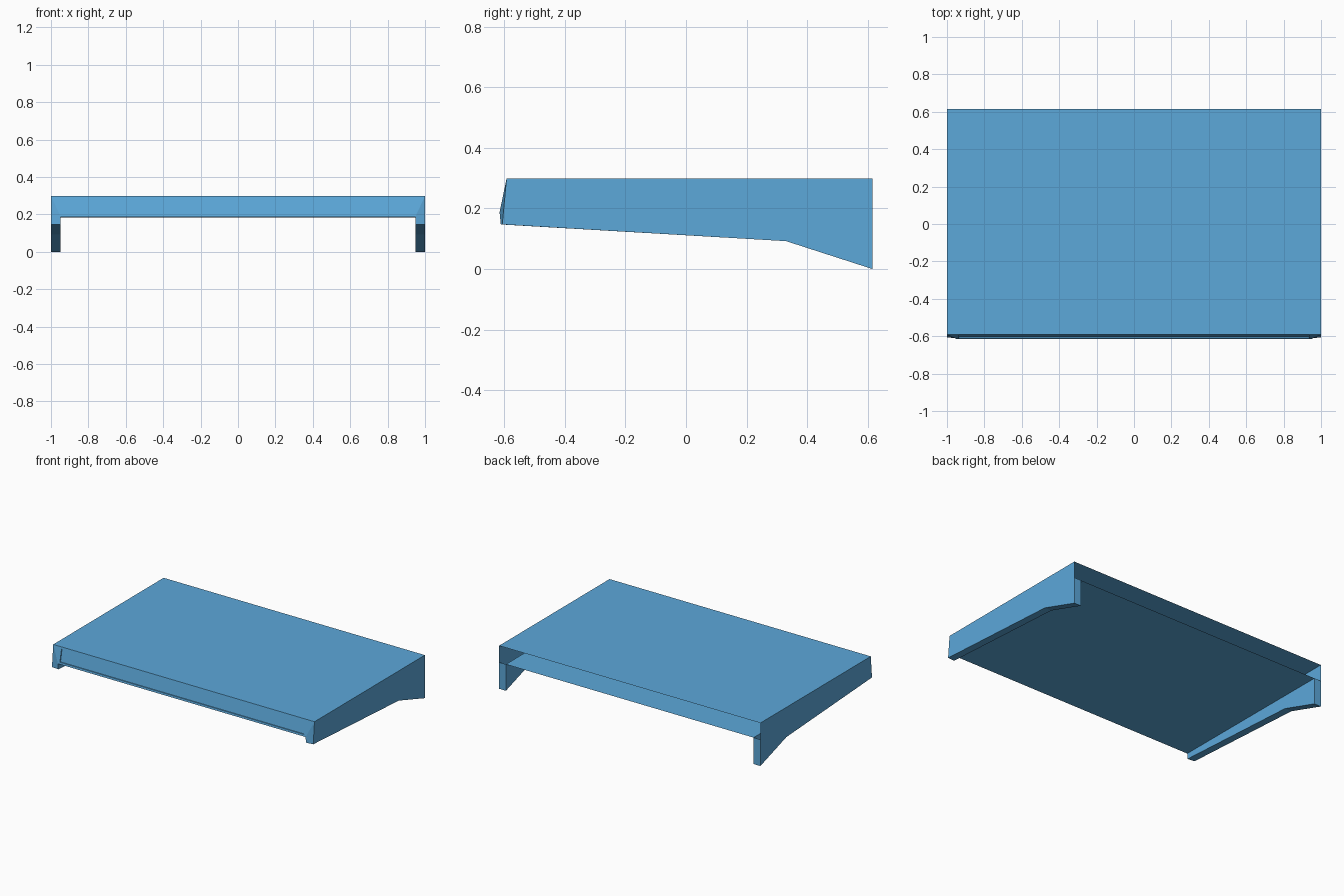
import bpy
import bmesh

if "Cube" in bpy.data.objects:
    bpy.data.objects.remove(bpy.data.objects["Cube"])

# Single paint colour
BLUE = (0.107, 0.392, 0.701, 1)
paint = bpy.data.materials.new("sky_blue_paint")
paint.use_nodes = True
paint.diffuse_color = BLUE
paint.node_tree.nodes["Principled BSDF"].inputs["Base Color"].default_value = BLUE

# Main dimensions
HALF, LEG_X = 1.0, 0.948
BACK, TOP = 0.615, 0.298
FRONT_TOP, FRONT_LIP = -0.592, -0.615
LIP_Z, FLOOR_BACK_Z = 0.187, 0.183


def make_part(name, loops, recalc=False, mirror=False):
    """Build a sheet-metal part from corner loops, sharing common corners."""
    bm = bmesh.new()
    for loop in loops:
        bm.faces.new([bm.verts.new(p) for p in loop])
    bmesh.ops.remove_doubles(bm, verts=bm.verts, dist=0.0001)
    if recalc:
        bmesh.ops.recalc_face_normals(bm, faces=bm.faces)
    mesh = bpy.data.meshes.new(name)
    bm.to_mesh(mesh)
    bm.free()
    mesh.materials.append(paint)
    obj = bpy.data.objects.new(name, mesh)
    bpy.context.collection.objects.link(obj)
    if mirror:
        obj.modifiers.new("Mirror", "MIRROR")
    return obj


def bridge(a, b, closed=False):
    """Quads between two matching rows of points."""
    n = len(a)
    return [[a[i], a[(i + 1) % n], b[(i + 1) % n], b[i]]
            for i in range(n if closed else n - 1)]


# Top sheet and underside sheet; the back between them stays open
make_part("top_deck", [[(-HALF, FRONT_TOP, TOP), (HALF, FRONT_TOP, TOP),
                        (HALF, BACK, TOP), (-HALF, BACK, TOP)]])
make_part("under_floor", [[(-LEG_X, FRONT_LIP, LIP_Z), (-LEG_X, BACK, FLOOR_BACK_Z),
                           (LEG_X, BACK, FLOOR_BACK_Z), (LEG_X, FRONT_LIP, LIP_Z)]])


# Sloping front with a shallow recessed panel
def front_ring(low_x, low_z, high_x, high_z, depth=0):
    slope = (FRONT_TOP - FRONT_LIP) / (TOP - LIP_Z)

    def y(z):
        return FRONT_LIP + (z - LIP_Z) * slope + depth

    return [(-low_x, y(low_z), low_z), (low_x, y(low_z), low_z),
            (high_x, y(high_z), high_z), (-high_x, y(high_z), high_z)]


outline = front_ring(LEG_X, LIP_Z, HALF, TOP)
rim = front_ring(0.935, 0.2, 0.935, 0.286)
recess = front_ring(0.935, 0.2, 0.935, 0.286, depth=0.007)
make_part("front_fascia", bridge(outline, rim, True) + bridge(rim, recess, True) + [recess])

# Hollow side legs: outer wall, inner wall, underside, back and chamfered front
profile = [(0.33, 0.092), (BACK, 0), (BACK, FLOOR_BACK_Z)]
outer = [(HALF, y, z) for y, z in [(-0.606, 0.147)] + profile]
inner = [(LEG_X, y, z) for y, z in [(-0.611, 0.147)] + profile]
top_corner = (HALF, FRONT_TOP, TOP)
lip_corner = (LEG_X, FRONT_LIP, LIP_Z)
make_part("side_legs",
          [outer + [(HALF, BACK, TOP), top_corner], inner + [lip_corner],
           [top_corner, outer[0], inner[0], lip_corner]] + bridge(outer, inner),
          recalc=True, mirror=True)
